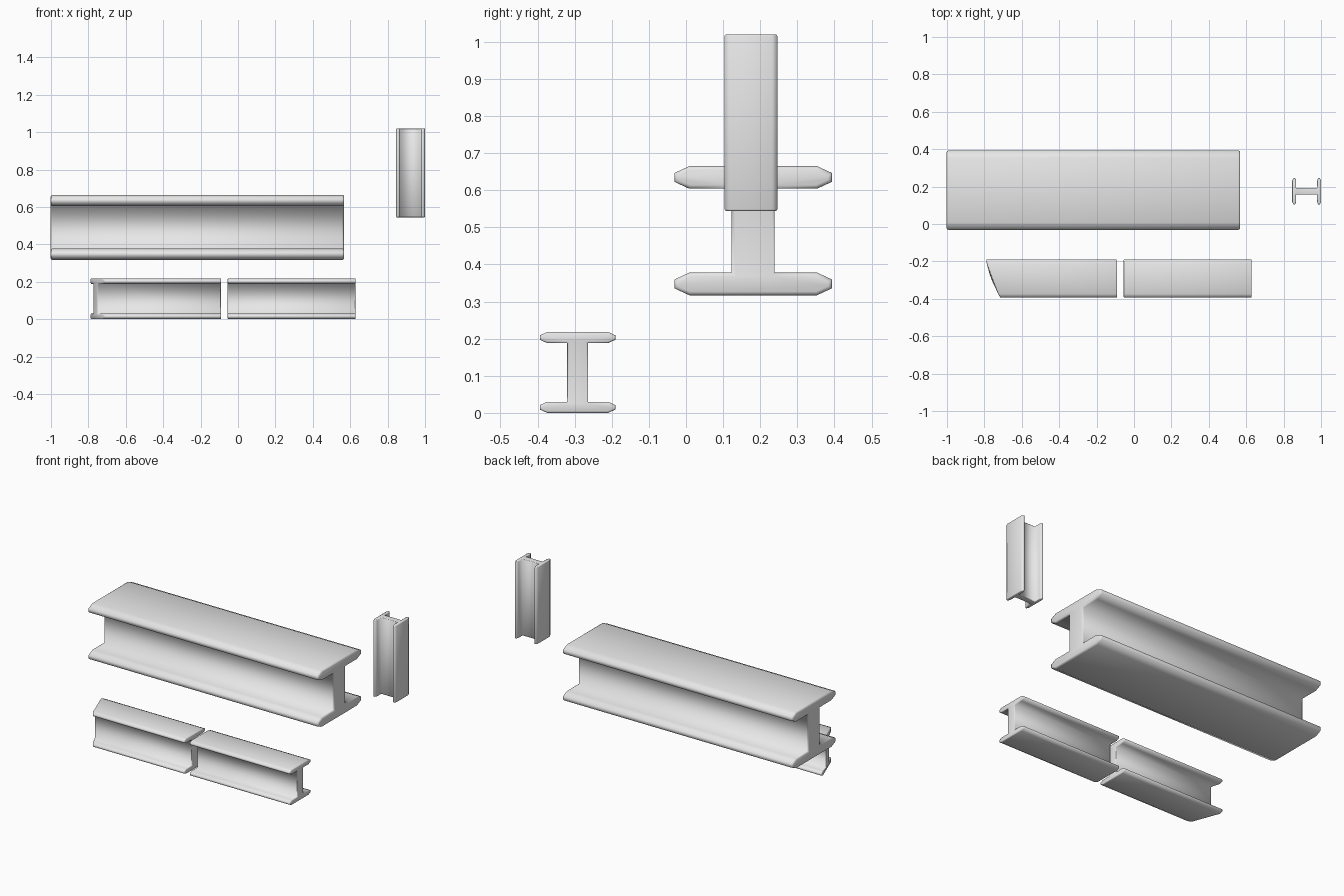
import bpy
import bmesh
from mathutils import Vector

cube = bpy.data.objects.get("Cube")
if cube:
    bpy.data.objects.remove(cube, do_unlink=True)

steel = bpy.data.materials.new("light_grey_steel")
steel.use_nodes = True
colour = (0.8, 0.8, 0.8, 1)
steel.diffuse_color = colour
steel.node_tree.nodes["Principled BSDF"].inputs["Base Color"].default_value = colour


def section(half_width, half_depth, flange, web, chamfer, tip):
    """I-shaped outline with pointed flange edges."""
    inner = half_depth - flange
    mid = half_depth - flange / 2
    quarter = [(web, inner), (half_width - chamfer, inner),
               (half_width, mid - tip), (half_width, mid + tip),
               (half_width - chamfer, half_depth)]
    right = [(u, -v) for u, v in reversed(quarter)] + quarter
    return right + [(-u, -v) for u, v in right]


def beam(name, outline, length, centre, bevel, upright=False, slant=0):
    """Extrude the outline along x (or z) and soften both ends."""
    bm = bmesh.new()
    half = length / 2
    start = bm.faces.new([bm.verts.new((-half, u, v)) for u, v in outline])
    out = bmesh.ops.extrude_face_region(bm, geom=[start], use_keep_orig=True)
    moved = [g for g in out["geom"] if isinstance(g, bmesh.types.BMVert)]
    bmesh.ops.translate(bm, verts=moved, vec=(length, 0, 0))
    bmesh.ops.recalc_face_normals(bm, faces=bm.faces)
    ends = [e for e in bm.edges
            if abs(e.verts[0].co.x - e.verts[1].co.x) < length / 2]
    bmesh.ops.bevel(bm, geom=ends, offset=bevel, segments=2, profile=0.5,
                    affect='EDGES')
    # Curved, slanted cut on the starting end
    if slant:
        width = max(u for u, v in outline)
        for vert in bm.verts:
            if vert.co.x < 0:
                across = min(max((width - vert.co.y) / (2 * width), 0), 1)
                vert.co.x += slant * across ** 1.5
    for vert in bm.verts:
        if upright:
            vert.co = Vector((vert.co.z, vert.co.y, vert.co.x))
        vert.co += Vector(centre)
    bmesh.ops.recalc_face_normals(bm, faces=bm.faces)
    for face in bm.faces:
        face.smooth = True
    mesh = bpy.data.meshes.new(name)
    bm.to_mesh(mesh)
    bm.free()
    mesh.materials.append(steel)
    obj = bpy.data.objects.new(name, mesh)
    bpy.context.collection.objects.link(obj)
    return obj


# Large girder
large = section(0.212, 0.174, 0.061, 0.058, 0.04, 0.012)
beam("large_girder", large, 1.57, (-0.217, 0.181, 0.491), 0.01)

# Two short girders, one cut at a slant
small = section(0.102, 0.109, 0.03, 0.028, 0.02, 0.006)
beam("short_girder", small, 0.685, (0.287, -0.292, 0.109), 0.005)
beam("slanted_girder", small, 0.70, (-0.44, -0.292, 0.109), 0.005, slant=0.075)

# Upright post
post = section(0.071, 0.077, 0.021, 0.017, 0.014, 0.004)
beam("upright_post", post, 0.475, (0.923, 0.175, 0.782), 0.004, upright=True)
